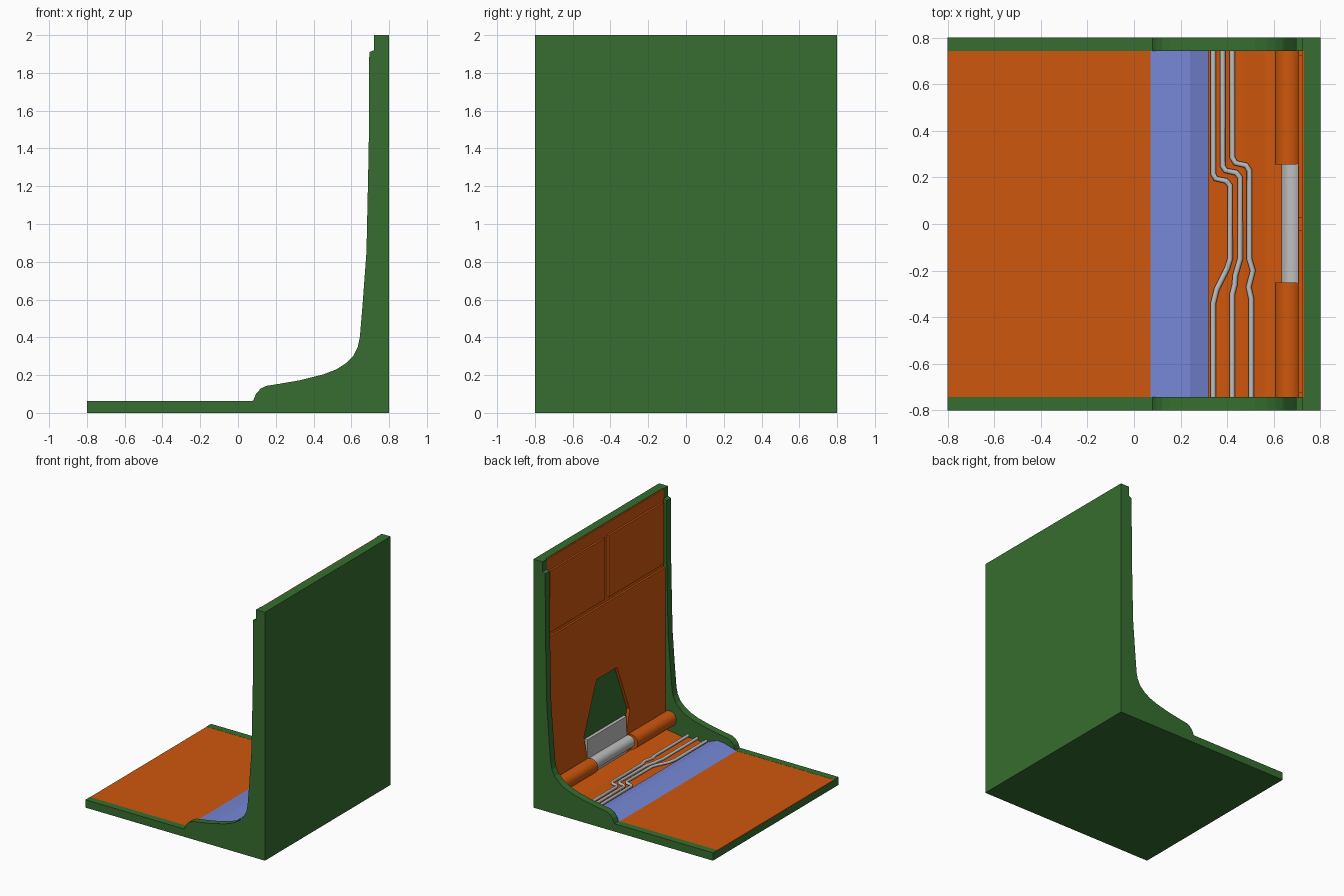
import bpy, bmesh
from mathutils import Matrix, Vector

cube = bpy.data.objects.get("Cube")
if cube:
    bpy.data.objects.remove(cube, do_unlink=True)


def material(name, rgb):
    m = bpy.data.materials.new(name)
    m.use_nodes = True
    m.diffuse_color = (*rgb, 1)
    m.node_tree.nodes["Principled BSDF"].inputs["Base Color"].default_value = (*rgb, 1)
    return m


GREEN = material("dark green", (0.037, 0.155, 0.029))
ORANGE = material("burnt orange", (0.62, 0.095, 0.004))
BLUE = material("soft blue", (0.18, 0.24, 0.67))
GREY = material("light grey", (0.52, 0.52, 0.52))

INNER = 0.743   # half depth between the side panels
OUTER = 0.8


def finish(name, bm, mat, smooth=False):
    bmesh.ops.recalc_face_normals(bm, faces=bm.faces)
    mesh = bpy.data.meshes.new(name)
    bm.to_mesh(mesh)
    bm.free()
    return place(name, mesh, mat, smooth)


def place(name, mesh, mat, smooth=False):
    obj = bpy.data.objects.new(name, mesh)
    bpy.context.scene.collection.objects.link(obj)
    mesh.materials.clear()
    mesh.materials.append(mat)
    if smooth:
        bpy.ops.object.select_all(action='DESELECT')
        obj.select_set(True)
        bpy.context.view_layer.objects.active = obj
        bpy.ops.object.shade_smooth_by_angle(angle=0.7)
    return obj


def prism(name, points, offset, mat):
    """Extrude a closed outline of 3D points along offset."""
    bm = bmesh.new()
    face = bm.faces.new([bm.verts.new(p) for p in points])
    extruded = bmesh.ops.extrude_face_region(bm, geom=[face])
    verts = [g for g in extruded["geom"] if isinstance(g, bmesh.types.BMVert)]
    bmesh.ops.translate(bm, verts=verts, vec=Vector(offset))
    return finish(name, bm, mat)


def along_y(name, xz, y0, y1, mat):
    return prism(name, [(x, y0, z) for x, z in xz], (0, y1 - y0, 0), mat)


def along_x(name, yz, x0, x1, mat):
    return prism(name, [(x0, y, z) for y, z in yz], (x1 - x0, 0, 0), mat)


def rect(a0, a1, b0, b1):
    return [(a0, b0), (a1, b0), (a1, b1), (a0, b1)]


def roller(name, x, z, radius, y0, y1, mat):
    bm = bmesh.new()
    turn = Matrix.Translation((x, (y0 + y1) / 2, z)) @ Matrix.Rotation(1.5707963, 4, 'X')
    bmesh.ops.create_cone(bm, cap_ends=True, segments=32, radius1=radius,
                          radius2=radius, depth=abs(y1 - y0), matrix=turn)
    return finish(name, bm, mat, True)


def pipe(name, xy, z, radius, mat):
    curve = bpy.data.curves.new(name + "_path", 'CURVE')
    curve.dimensions = '3D'
    curve.bevel_depth = radius
    curve.bevel_resolution = 3
    curve.use_fill_caps = True
    spline = curve.splines.new('POLY')
    spline.points.add(len(xy) - 1)
    for point, (x, y) in zip(spline.points, xy):
        point.co = (x, y, z, 1)
    helper = bpy.data.objects.new(name + "_path", curve)
    bpy.context.scene.collection.objects.link(helper)
    graph = bpy.context.evaluated_depsgraph_get()
    mesh = bpy.data.meshes.new_from_object(helper.evaluated_get(graph))
    bpy.data.objects.remove(helper, do_unlink=True)
    return place(name, mesh, mat, True)


# Green body: L-shaped core and two curved side panels
along_y("core", [(-0.8, 0), (0.8, 0), (0.8, 2), (0.73, 2), (0.73, 0.045),
                 (0.3, 0.045), (0.07, 0.057), (-0.8, 0.057)], -INNER, INNER, GREEN)
side = [(-0.8, 0), (0.8, 0), (0.8, 2), (0.72, 2), (0.72, 1.92), (0.695, 1.91),
        (0.692, 1.4), (0.68, 0.85), (0.66, 0.58), (0.645, 0.4), (0.634, 0.35),
        (0.61, 0.302), (0.57, 0.262), (0.52, 0.23), (0.45, 0.203), (0.33, 0.173),
        (0.22, 0.154), (0.15, 0.143), (0.12, 0.128), (0.095, 0.1), (0.08, 0.063),
        (-0.8, 0.063)]
for label, s in (("left", 1), ("right", -1)):
    along_y("side_panel_" + label, side, s * INNER, s * OUTER, GREEN)

# Orange floor, trough and blue ridge
along_y("floor_plate", rect(-0.799, 0.075, 0.055, 0.062), -INNER, INNER, ORANGE)
along_y("trough", [(0.3, 0.04), (0.3, 0.05), (0.47, 0.058), (0.56, 0.048),
                   (0.62, 0.058), (0.72, 0.07), (0.72, 0.04)], -INNER, INNER, ORANGE)
along_y("ridge", [(0.07, 0.04), (0.07, 0.062), (0.18, 0.095), (0.24, 0.1),
                  (0.32, 0.07), (0.32, 0.04)], -INNER, INNER, BLUE)

# Orange wall: top strip, two raised panels and a lower panel with a notch
along_x("upper_wall", rect(-INNER, INNER, 1.3, 1.997), 0.72, 0.735, ORANGE)
for label, y0, y1 in (("left", 0.025, 0.725), ("right", -0.725, -0.025)):
    along_x("raised_panel_" + label, rect(y0, y1, 1.405, 1.9), 0.705, 0.725, ORANGE)
notch = [(0.25, 0.045), (0.25, 0.22), (0.29, 0.4), (0.13, 0.8)]
lower = [(-INNER, 0.045), (-INNER, 1.37), (INNER, 1.37), (INNER, 0.045)]
lower += notch + [(-y, z) for y, z in reversed(notch)]
along_x("lower_wall", lower, 0.705, 0.735, ORANGE)

# Rollers and grey backing plate
roller("roller_left", 0.665, 0.165, 0.06, 0.255, INNER, ORANGE)
roller("roller_right", 0.665, 0.165, 0.06, -INNER, -0.25, ORANGE)
roller("roller_middle", 0.68, 0.165, 0.048, -0.25, 0.255, GREY)
along_x("backing_plate", rect(-0.25, 0.25, 0.05, 0.36), 0.704, 0.735, GREY)

# Grey pipes
paths = [
    [(0.34, INNER), (0.34, 0.215), (0.35, 0.195), (0.395, 0.185), (0.412, 0.165),
     (0.412, -0.15), (0.4, -0.19), (0.355, -0.28), (0.34, -0.34), (0.34, -INNER)],
    [(0.38, INNER), (0.38, 0.25), (0.392, 0.23), (0.438, 0.22), (0.455, 0.2),
     (0.455, -0.15), (0.435, -0.22), (0.432, -0.26), (0.422, -0.3), (0.422, -INNER)],
    [(0.422, INNER), (0.422, 0.285), (0.435, 0.262), (0.48, 0.252), (0.495, 0.23),
     (0.495, -0.15), (0.51, -0.2), (0.492, -0.27), (0.503, -0.32), (0.503, -INNER)],
]
for i, path in enumerate(paths):
    pipe("pipe_%d" % (i + 1), path, 0.07, 0.012, GREY)
